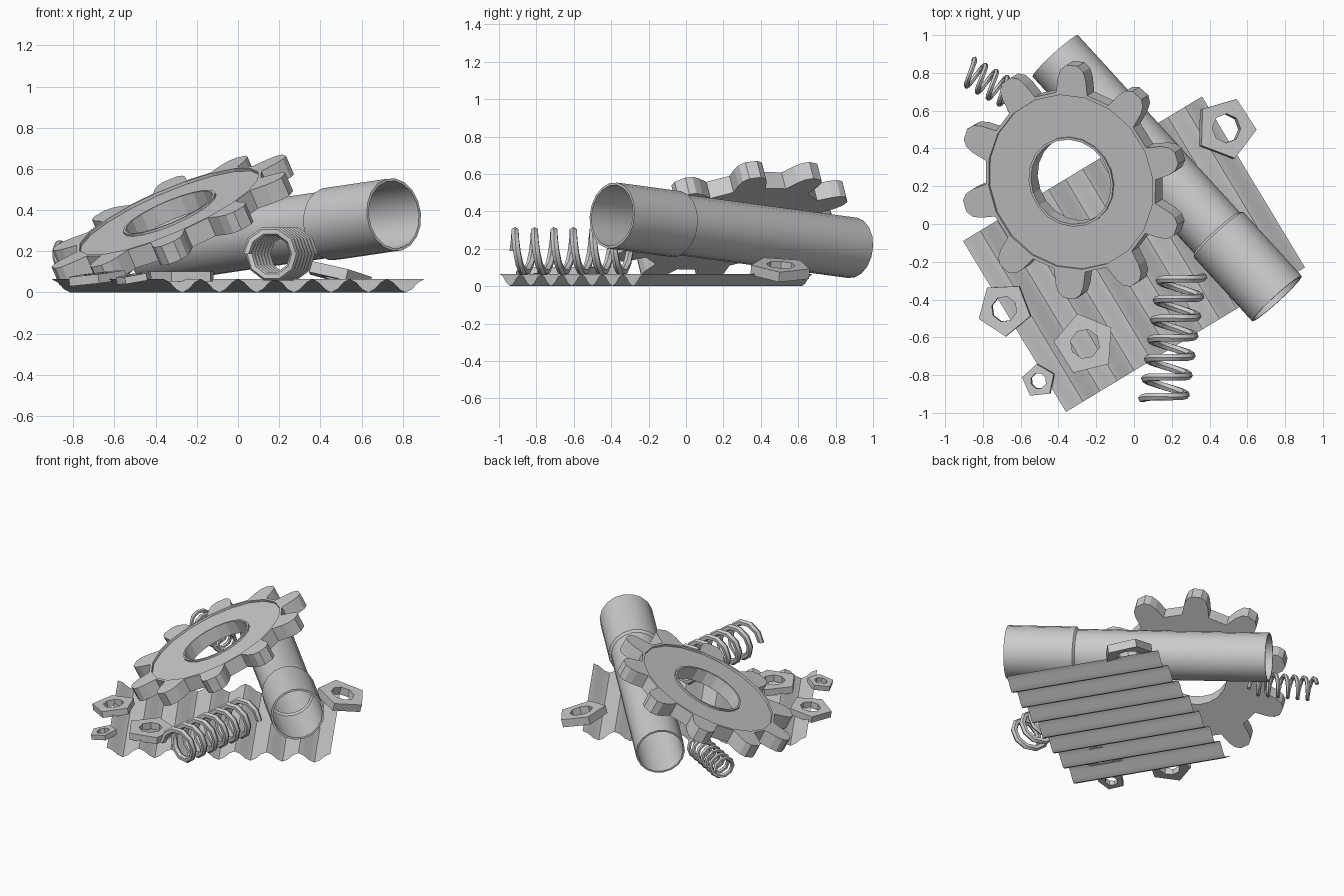
import bpy, bmesh
from math import sin, cos, pi, radians
from mathutils import Vector, Matrix

if "Cube" in bpy.data.objects:
    bpy.data.objects.remove(bpy.data.objects["Cube"])

Z = Vector((0, 0, 1))

def add_mesh(name, mesh, matrix=None, smooth=None):
    ob = bpy.data.objects.new(name, mesh)
    bpy.context.collection.objects.link(ob)
    if matrix is not None:
        ob.matrix_world = matrix
    if smooth:
        bpy.ops.object.select_all(action='DESELECT')
        ob.select_set(True)
        bpy.context.view_layer.objects.active = ob
        bpy.ops.object.shade_smooth_by_angle(angle=radians(smooth))
    return ob

def place(centre, normal):
    q = Z.rotation_difference(Vector(normal).normalized())
    return Matrix.Translation(centre) @ q.to_matrix().to_4x4()

def circle(r, n, phase=0):
    return [(r * cos(radians(phase) + 2 * pi * i / n),
             r * sin(radians(phase) + 2 * pi * i / n)) for i in range(n)]

def plate(name, loops, z0, z1, matrix):
    """Extruded flat shape: first loop is the outline, the rest are holes."""
    cu = bpy.data.curves.new(name, 'CURVE')
    cu.dimensions, cu.fill_mode, cu.extrude = '2D', 'BOTH', (z1 - z0) / 2
    for loop in loops:
        sp = cu.splines.new('POLY')
        sp.points.add(len(loop) - 1)
        for p, (x, y) in zip(sp.points, loop):
            p.co = (x, y, 0, 1)
        sp.use_cyclic_u = True
    tmp = bpy.data.objects.new(name + "_outline", cu)
    bpy.context.collection.objects.link(tmp)
    dg = bpy.context.evaluated_depsgraph_get()
    me = bpy.data.meshes.new_from_object(tmp.evaluated_get(dg))
    bpy.data.objects.remove(tmp)
    me.transform(Matrix.Translation((0, 0, (z0 + z1) / 2)))
    for p in me.polygons:
        p.use_smooth = False
    return add_mesh(name, me, matrix)

def grid_mesh(name, rows, close_u=False, close_v=False, caps=False):
    """Skin a list of equally long point rows."""
    bm = bmesh.new()
    vs = [[bm.verts.new(p) for p in row] for row in rows]
    nu, nv = len(rows), len(rows[0])
    for i in range(nu if close_u else nu - 1):
        for j in range(nv if close_v else nv - 1):
            a, b = (i + 1) % nu, (j + 1) % nv
            bm.faces.new((vs[i][j], vs[a][j], vs[a][b], vs[i][b]))
    if caps:
        bm.faces.new(vs[0])
        bm.faces.new(vs[-1])
    bmesh.ops.recalc_face_normals(bm, faces=bm.faces)
    me = bpy.data.meshes.new(name)
    bm.to_mesh(me)
    bm.free()
    return me

# corrugated sheet: seven waves, crests at both ends
A, L, W = Vector((-0.36, -0.995, 0)), Vector((1.265, 0.765, 0)), Vector((-0.545, 0.905, 0))
rows = []
for i in range(7 * 6 + 1):
    p = A + L * i / 42 + Z * (0.0325 + 0.0325 * cos(2 * pi * i / 6))
    rows.append([p, p + W])
add_mesh("corrugated_sheet", grid_mesh("corrugated_sheet", rows), smooth=30)

# pipe with a wider socket end, hollow right through
p0, p1 = Vector((0.757, -0.395, 0.378)), Vector((-0.417, 0.89, 0.205))
length = (p1 - p0).length
profile = [(0.178, 0), (0.178, 0.46), (0.163, 0.473), (0.163, length),
           (0.152, length), (0.152, 0.45), (0.165, 0.44), (0.165, 0)]
rows = [[(x, y, z) for x, y in circle(r, 18)] for r, z in profile]
add_mesh("pipe", grid_mesh("pipe", rows, close_u=True, close_v=True),
         place(p0, p1 - p0), smooth=35)

# gear: toothed rim around a slightly recessed web, low lip at the bore
outline = []
for k in range(10):
    for r, a in [(0.49, -10.5), (0.57, -8), (0.612, -6), (0.637, -2.9),
                 (0.637, 2.9), (0.612, 6), (0.57, 8), (0.49, 10.5)]:
        t = radians(14.5 + 36 * k + a)
        outline.append((r * cos(t), r * sin(t)))
gear_at = place((-0.33, 0.225, 0.38), (-0.43, -0.25, 1))
plate("gear_rim", [outline, circle(0.474, 20, 5)], -0.083, 0.015, gear_at)
plate("gear_web", [circle(0.474, 20, 5), circle(0.23, 20)], -0.083, 0, gear_at)
plate("gear_bore_lip", [circle(0.243, 20), circle(0.23, 20)], 0, 0.012, gear_at)

# coil springs
def spring(name, a, b, radius, wire, turns):
    a, b = Vector(a), Vector(b)
    d = (b - a).normalized()
    side = d.cross(Z).normalized()
    up = side.cross(d)
    n = int(turns * 10)
    rows = []
    for i in range(n + 1):
        t = -pi / 2 + 2 * pi * i / 10
        out = side * sin(t) + up * cos(t)
        c = a.lerp(b, i / n) + out * radius
        rows.append([c + out * x + d * y for x, y in circle(wire, 6)])
    add_mesh(name, grid_mesh(name, rows, close_v=True, caps=True), smooth=40)

spring("large_spring", (0.155, -0.94, 0.187), (0.255, -0.265, 0.187), 0.113, 0.022, 6.5)
spring("small_spring", (-0.88, 0.81, 0.17), (-0.505, 0.60, 0.17), 0.072, 0.0145, 6.5)

# five-sided nuts: centre, radius, thickness, phase, normal
for i, (c, r, t, ph, n) in enumerate([
        ((0.483, 0.505, 0.088), 0.165, 0.055, -2, (0.25, 0.06, 1)),
        ((-0.685, -0.45, 0.07), 0.145, 0.045, -15, (-0.12, -0.03, 1)),
        ((-0.26, -0.635, 0.078), 0.165, 0.048, 32, (0, 0, 1)),
        ((-0.503, -0.83, 0.07), 0.09, 0.035, 24, (-0.17, -0.06, 1))]):
    plate(f"nut_{i + 1}", [circle(r, 5, ph), circle(r * 0.47, 8, ph)],
          -t / 2, t / 2, place(c, n))
